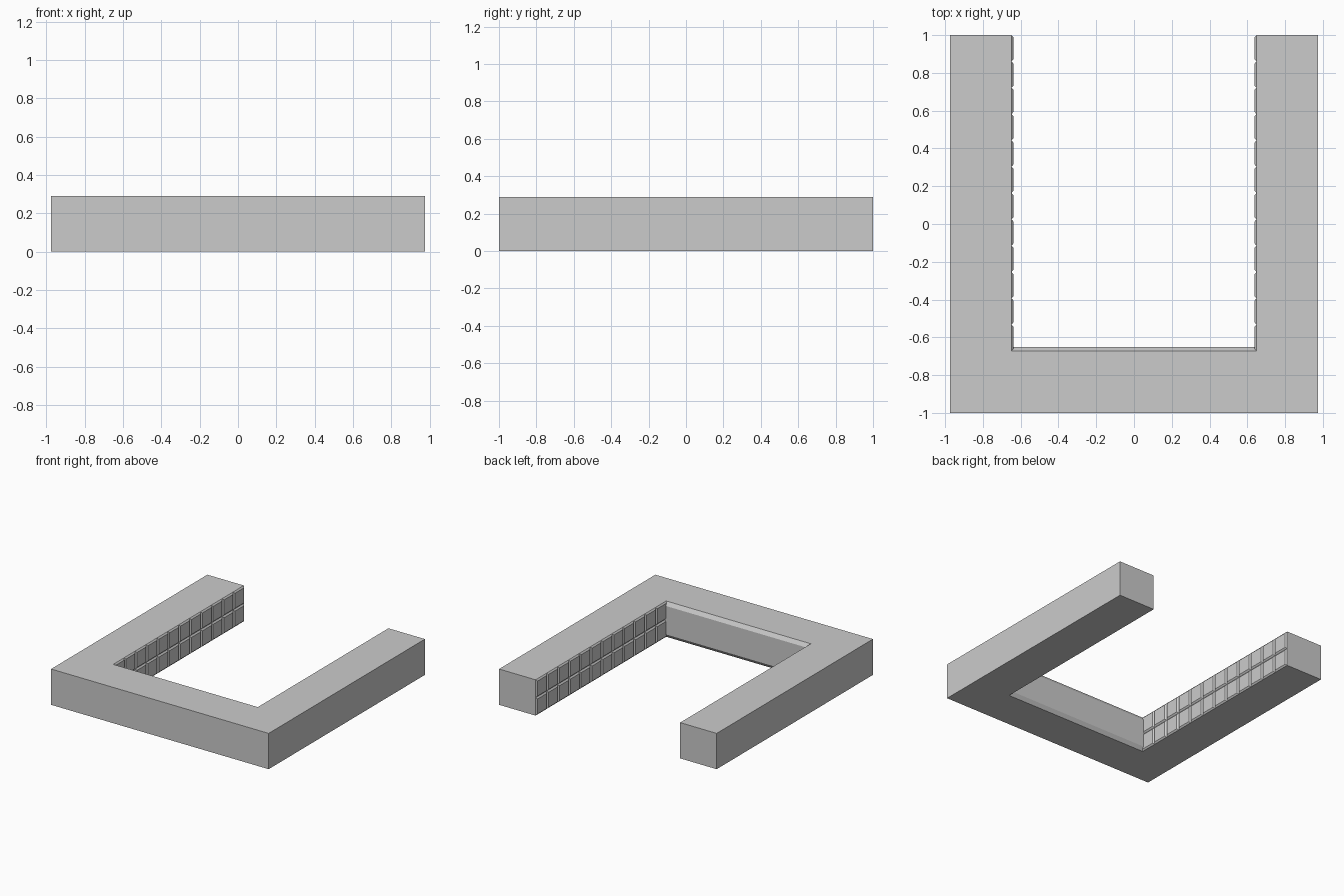
import bpy, bmesh
from mathutils import Vector

if "Cube" in bpy.data.objects:
    bpy.data.objects.remove(bpy.data.objects["Cube"])

H = 0.29            # building height
W, D = 0.975, 1.0   # outer half width / half depth
SIDE = 0.648        # inner face of the wings
BACK = -0.672       # inner face of the connecting block


def finish(name, bm):
    bmesh.ops.recalc_face_normals(bm, faces=bm.faces)
    mesh = bpy.data.meshes.new(name)
    bm.to_mesh(mesh)
    bm.free()
    obj = bpy.data.objects.new(name, mesh)
    bpy.context.collection.objects.link(obj)
    return obj


def add_panel(bm, origin, along, out, length, height, inset, depth):
    """Raised panel with sloping edges on an upright wall."""
    up = Vector((0, 0, 1))

    def ring(i, d):
        return [bm.verts.new(origin + along * u + up * v + out * d)
                for u, v in ((i, i), (length - i, i),
                             (length - i, height - i), (i, height - i))]
    base, face = ring(0, 0), ring(inset, depth)
    bm.faces.new(face)
    bm.faces.new(base[::-1])
    for k in range(4):
        n = (k + 1) % 4
        bm.faces.new((base[k], base[n], face[n], face[k]))


# U-shaped body
bm = bmesh.new()
outline = [(-W, -D), (W, -D), (W, D), (SIDE, D),
           (SIDE, BACK), (-SIDE, BACK), (-SIDE, D), (-W, D)]
floor = bm.faces.new([bm.verts.new((x, y, 0)) for x, y in outline])
top = bmesh.ops.extrude_face_region(bm, geom=[floor], use_keep_orig=True)
bmesh.ops.translate(bm, vec=(0, 0, H),
                    verts=[v for v in top["geom"] if isinstance(v, bmesh.types.BMVert)])
finish("building_body", bm)

# Large raised panel on the connecting block
bm = bmesh.new()
add_panel(bm, Vector((-0.672, BACK, 0)), Vector((1, 0, 0)), Vector((0, 1, 0)),
          1.344, H, 0.03, 0.02)
finish("connecting_wall_panel", bm)

# Grid of raised window panels, mirrored onto both wings
COLS, ROWS = 12, 2
cw, ch = (D - BACK) / COLS, H / ROWS
bm = bmesh.new()
for c in range(COLS):
    for r in range(ROWS):
        add_panel(bm, Vector((-SIDE, BACK + c * cw, r * ch)), Vector((0, 1, 0)),
                  Vector((1, 0, 0)), cw, ch, 0.012, 0.01)
windows = finish("wing_window_panels", bm)
mirror = windows.modifiers.new("Mirror", 'MIRROR')
mirror.use_axis[0] = True
mirror.use_mirror_merge = False
